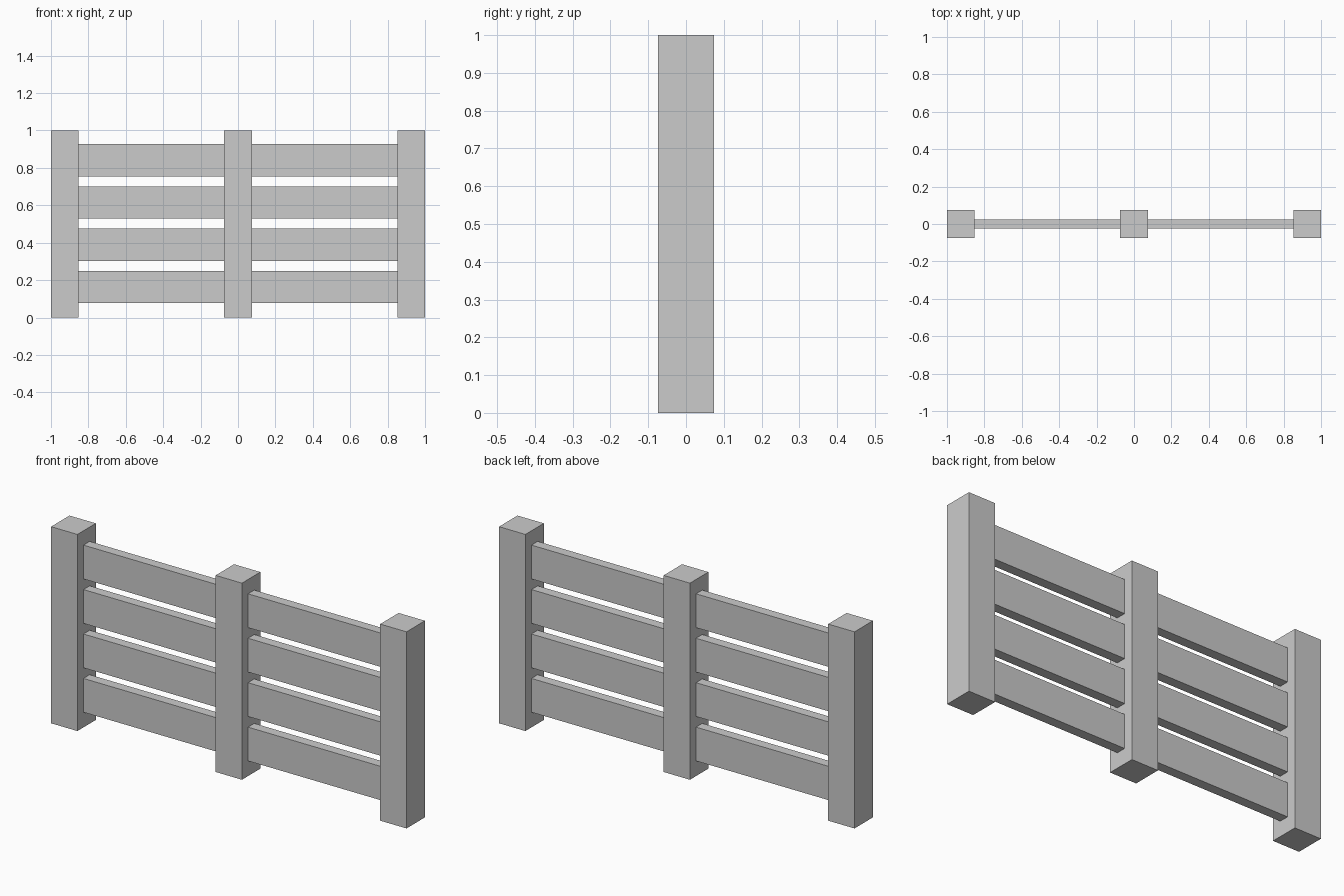
import bpy

if "Cube" in bpy.data.objects:
    bpy.data.objects.remove(bpy.data.objects["Cube"])

POST = 0.148        # square post width
RAIL_H = 0.172      # rail height
RAIL_T = 0.05       # rail thickness
POST_X = 1 - POST / 2


def box(name, center, size):
    bpy.ops.mesh.primitive_cube_add(size=1, location=center)
    ob = bpy.context.object
    ob.name = name
    ob.scale = size
    bpy.ops.object.transform_apply(location=False, rotation=False, scale=True)
    return ob


# Three upright posts
for name, x in (("left", -POST_X), ("middle", 0), ("right", POST_X)):
    box(f"{name}_post", (x, 0, 0.5), (POST, POST, 1))

# Four rails in each bay, butted against the posts
for side, s in (("left", -1), ("right", 1)):
    for i in range(4):
        box(f"{side}_rail_{i + 1}", (s * POST_X / 2, 0, 0.163 + 0.226 * i),
            (POST_X - POST, RAIL_T, RAIL_H))
